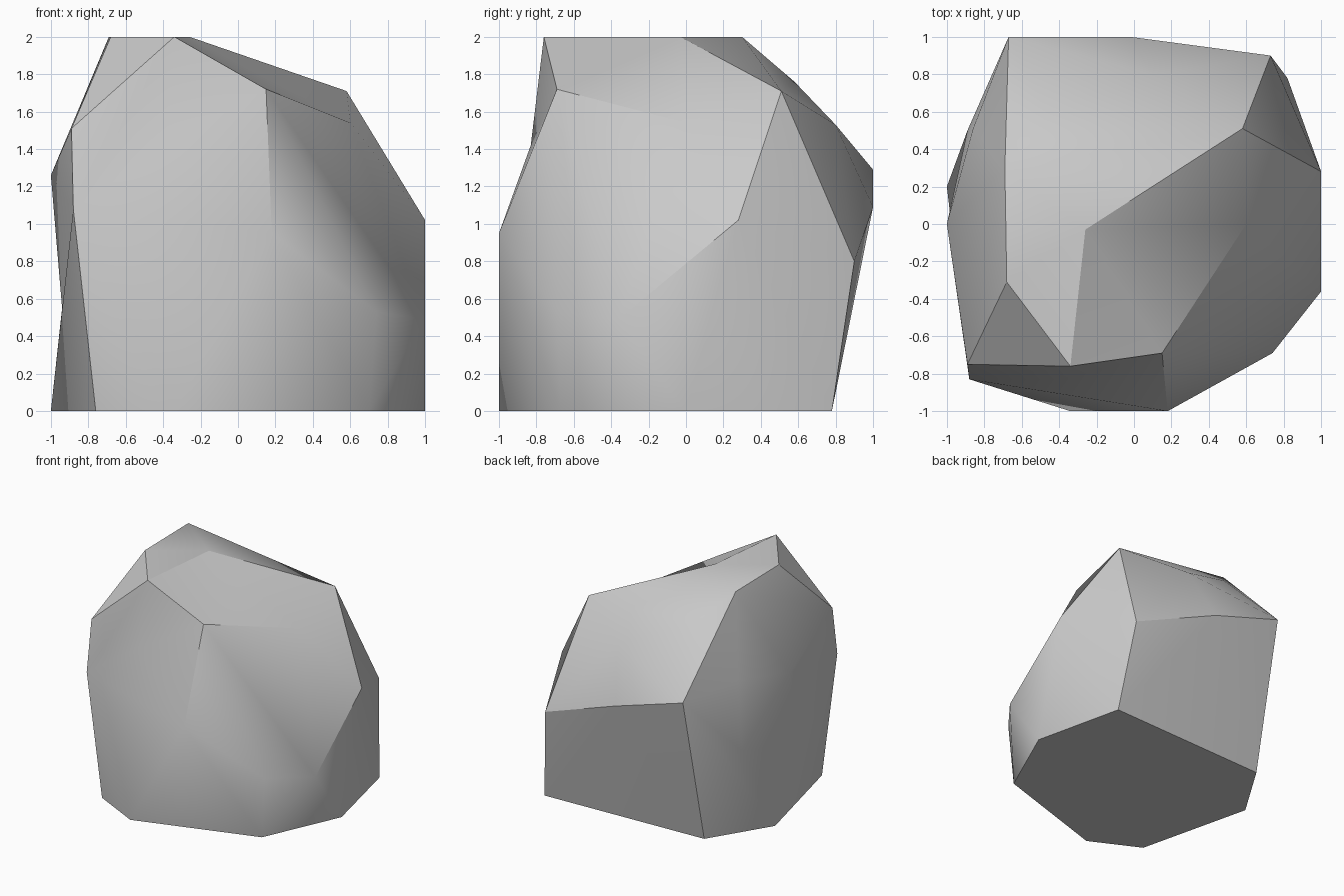
import bpy
import bmesh
import math

default_cube = bpy.data.objects.get("Cube")
if default_cube:
    bpy.data.objects.remove(default_cube, do_unlink=True)


def make_material(name, colour):
    material = bpy.data.materials.new(name)
    material.use_nodes = True
    material.diffuse_color = colour
    shader = next(n for n in material.node_tree.nodes if n.type == 'BSDF_PRINCIPLED')
    shader.inputs["Base Color"].default_value = colour
    shader.inputs["Roughness"].default_value = 0.9
    return material


# Corners of the boulder, named by where they sit
corners = {
    # ground outline
    "base_front": (-.34, -1, 0), "base_front_left": (.7, -.67, 0),
    "base_left": (1, 0, 0), "base_back_left": (.82, .78, 0),
    "base_back_right": (-.68, .72, 0), "base_right": (-1, .2, 0),
    "base_front_right": (-.76, -.79, 0),
    # flat crown
    "crown_front": (-.34, -.76, 2), "crown_middle": (-.26, -.03, 2),
    "crown_back": (-.69, .3, 2), "crown_right": (-.68, -.31, 2),
    # shoulders
    "shoulder_front": (.15, -.69, 1.72), "shoulder_left": (.6, 0, 1.54),
    "shoulder_back_left": (.58, .51, 1.71), "shoulder_back": (.1, .8, 1.53),
    "shoulder_back_right": (-.46, .58, 1.76), "shoulder_right": (-.86, .51, 1.35),
    "shoulder_front_right": (-.89, -.75, 1.51),
    # belly
    "belly_front": (.18, -1, .95), "belly_front_left": (.74, -.69, .53),
    "belly_left_low": (1, -.36, .49), "belly_left_high": (1, .28, 1.02),
    "belly_back_left": (.73, .9, .8), "belly_back": (-.02, 1, 1.09),
    "belly_back_right": (-.67, 1, 1.29), "belly_right_low": (-.89, .5, .74),
    "belly_right_high": (-1, 0, 1.26), "belly_front_right": (-.88, -.83, 1.08),
}

bm = bmesh.new()
vert = {name: bm.verts.new(point) for name, point in corners.items()}

# Main mass: wrap the corners
bmesh.ops.convex_hull(bm, input=list(bm.verts), use_existing_faces=False)


def fold_in(ridges, apex):
    """Remove the faces along the ridges and fan the hole to the apex corner."""
    found = [bm.edges.get((vert[a], vert[b])) for a, b in ridges]
    faces = {face for edge in found if edge for face in edge.link_faces}
    if not faces:
        return
    rim = [tuple(edge.verts) for face in faces for edge in face.edges
           if sum(other in faces for other in edge.link_faces) == 1]
    bmesh.ops.delete(bm, geom=list(faces), context='FACES_ONLY')
    for edge in [e for e in found if e and not e.link_faces]:
        bm.edges.remove(edge)
    tip = vert[apex] if isinstance(apex, str) else bm.verts.new(apex)
    for a, b in rim:
        if tip not in (a, b):
            bm.faces.new((a, b, tip))


# Hollow beside the crown, then shallow dents in the front and right side
fold_in([("crown_front", "shoulder_back_left"),
         ("shoulder_front", "shoulder_back_left")], "crown_middle")
fold_in([("crown_front", "belly_front")], (-.38, -.83, 1.42))
fold_in([("belly_right_high", "base_right")], (-.94, -.2, .55))

# Tidy: merge flat areas and point all faces outwards
loose = [v for v in bm.verts if not v.link_faces]
bmesh.ops.delete(bm, geom=loose, context='VERTS')
bmesh.ops.dissolve_limit(bm, angle_limit=math.radians(.5),
                         verts=list(bm.verts), edges=list(bm.edges))
bmesh.ops.recalc_face_normals(bm, faces=list(bm.faces))

mesh = bpy.data.meshes.new("boulder")
bm.to_mesh(mesh)
bm.free()
mesh.materials.append(make_material("stone grey", (.6, .6, .6, 1)))

boulder = bpy.data.objects.new("boulder", mesh)
bpy.context.collection.objects.link(boulder)

# Soft shading on gentle folds, crisp on hard edges
bpy.ops.object.select_all(action='DESELECT')
boulder.select_set(True)
bpy.context.view_layer.objects.active = boulder
bpy.ops.object.shade_smooth_by_angle(angle=math.radians(30))
